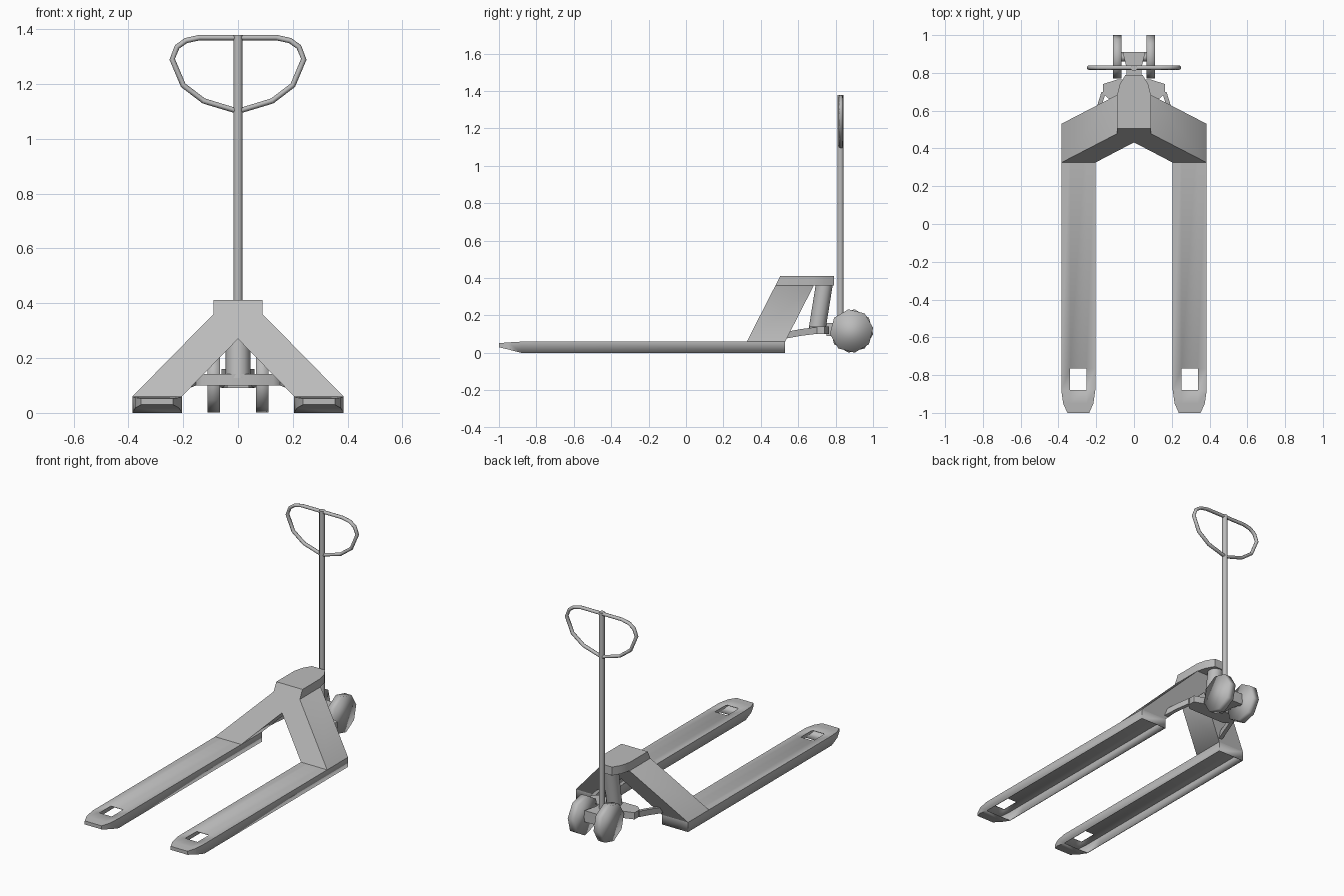
import bpy, bmesh, math
from mathutils import Vector

if "Cube" in bpy.data.objects:
    bpy.data.objects.remove(bpy.data.objects["Cube"], do_unlink=True)

GREY = (0.5, 0.5, 0.5, 1)
steel = bpy.data.materials.new("grey steel")
steel.use_nodes = True
steel.diffuse_color = GREY
steel.node_tree.nodes["Principled BSDF"].inputs["Base Color"].default_value = GREY


def finish(name, bm, angle):
    """Turn a bmesh into a shaded object."""
    bmesh.ops.remove_doubles(bm, verts=bm.verts, dist=0.0005)
    bmesh.ops.recalc_face_normals(bm, faces=bm.faces)
    mesh = bpy.data.meshes.new(name)
    bm.to_mesh(mesh)
    bm.free()
    mesh.materials.append(steel)
    obj = bpy.data.objects.new(name, mesh)
    bpy.context.collection.objects.link(obj)
    bpy.ops.object.select_all(action='DESELECT')
    bpy.context.view_layer.objects.active = obj
    obj.select_set(True)
    bpy.ops.object.shade_smooth_by_angle(angle=math.radians(angle))
    return obj


def loft(name, rings, angle=50, closed=False):
    """Skin equal-length rings of points, capping the ends unless closed."""
    bm = bmesh.new()
    loops = [[bm.verts.new(p) for p in ring] for ring in rings]
    pairs = list(zip(loops, loops[1:]))
    if closed:
        pairs.append((loops[-1], loops[0]))
    else:
        bm.faces.new(loops[0])
        bm.faces.new(loops[-1])
    n = len(loops[0])
    for a, b in pairs:
        for i in range(n):
            j = (i + 1) % n
            bm.faces.new((a[i], a[j], b[j], b[i]))
    return finish(name, bm, angle)


def tube(name, start, end, radius, sides, turn=0.0, angle=50):
    """Straight round bar between two points."""
    a, b = Vector(start), Vector(end)
    axis = (b - a).to_track_quat('Z', 'Y')
    ring = [axis @ Vector((radius * math.cos(t), radius * math.sin(t), 0))
            for t in (turn + math.tau * i / sides for i in range(sides))]
    return loft(name, [[a + p for p in ring], [b + p for p in ring]], angle)


# Forks: open-bottomed channels with a roller opening and a closed sloping toe
def fork(name, side):
    stations = [(-1.0, 0.058, 0.03, 0.052), (-0.95, 0.08, 0.018, 0.056),
                (-0.88, 0.09, 0, 0.06), (-0.765, 0.09, 0, 0.06), (0.53, 0.09, 0, 0.06)]
    bm = bmesh.new()
    rows = []
    for y, w, low, top in stations:
        section = [(-w, low), (-w, top), (-0.043, top), (0.043, top), (w, top), (w, low)]
        rows.append([bm.verts.new((side * 0.295 + x, y, z)) for x, z in section])
    for r, (a, b) in enumerate(zip(rows, rows[1:])):
        for c in range(5):
            if (r, c) != (2, 2):
                bm.faces.new((a[c], a[c + 1], b[c + 1], b[c]))
        if r < 2:
            bm.faces.new((a[0], a[5], b[5], b[0]))
    bm.faces.new(rows[0])
    bm.faces.new(rows[-1])
    obj = finish(name, bm, 50)
    shell = obj.modifiers.new("plate thickness", 'SOLIDIFY')
    shell.thickness = 0.004
    shell.offset = -1


# Sloping legs that lean inward and backward from forks to head
def lean(z):
    return 0.325 + 0.51 * (z - 0.06)


def leg(name, side):
    profile = [(0.205, 0.06), (0.385, 0.06), (0.09, 0.36), (0, 0.36), (0, 0.27)]
    loft(name, [[(side * x, lean(z) + d, z) for x, z in profile] for d in (0, 0.205)])


# Rear wheels, coarse eight-sided with soft shading
def wheel(name, side):
    tube(name, (side * 0.065, 0.885, 0.117), (side * 0.112, 0.885, 0.117),
         0.117, 8, math.radians(8), 180)


# Flat bars linking the cross bar to the legs
def link(name, side):
    loft(name, [[(side * (x + dx), y, z + dz) for dx, dz in
                 ((-0.012, -0.018), (0.012, -0.018), (0.012, 0.018), (-0.012, 0.018))]
                for x, y, z in ((0.215, 0.51, 0.09), (0.185, 0.62, 0.11), (0.16, 0.7, 0.12))])


for word, side in (("left", 1), ("right", -1)):
    fork(word + "_fork", side)
    leg(word + "_leg", side)
    wheel(word + "_wheel", side)
    link(word + "_link", side)


def mirrored(half):
    return half + [(-x, y) for x, y in reversed(half)]


# Head block above the pump, narrowing to the rear
head_half = [(0.09, 0), (0.09, 0.68), (0.075, 0.74), (0.045, 0.79)]
loft("head", [[(x, y or lean(z), z) for x, y in mirrored(head_half)]
              for z in (0.36, 0.412)])

# Cross bar under the pump
bar_half = [(0.13, 0.66), (0.165, 0.69), (0.165, 0.74), (0.09, 0.765)]
loft("cross_bar", [[(x, y, z) for x, y in mirrored(bar_half)] for z in (0.1, 0.142)])

# Pump cylinder
tube("pump", (0, 0.7, 0.12), (0, 0.74, 0.37), 0.045, 12)

# Steering block and axle between the wheels
block_half = [(0.04, 0.75), (0.04, 0.83), (0.06, 0.91)]
loft("steering_block", [[(x, y, z) for x, y in mirrored(block_half)] for z in (0.09, 0.16)])
tube("axle", (-0.07, 0.885, 0.117), (0.07, 0.885, 0.117), 0.025, 8)

# Tow pole
tube("pole", (0, 0.826, 0.12), (0, 0.826, 1.378), 0.017, 8, math.pi / 8)

# D-shaped grip loop
right_half = [(0.125, 1.138), (0.2, 1.195), (0.24, 1.29), (0.222, 1.335), (0.19, 1.358), (0.14, 1.369)]
path = [(0, 1.1)] + mirrored(right_half)
rings = []
for i, (x, z) in enumerate(path):
    before, after = Vector(path[i - 1]), Vector(path[(i + 1) % len(path)])
    along = (after - before).normalized()
    nx, nz = along.y, -along.x
    rings.append([(x + nx * 0.01 * math.cos(t), 0.828 + 0.012 * math.sin(t),
                   z + nz * 0.01 * math.cos(t))
                  for t in (math.tau * k / 8 for k in range(8))])
loft("grip_loop", rings, 60, closed=True)
